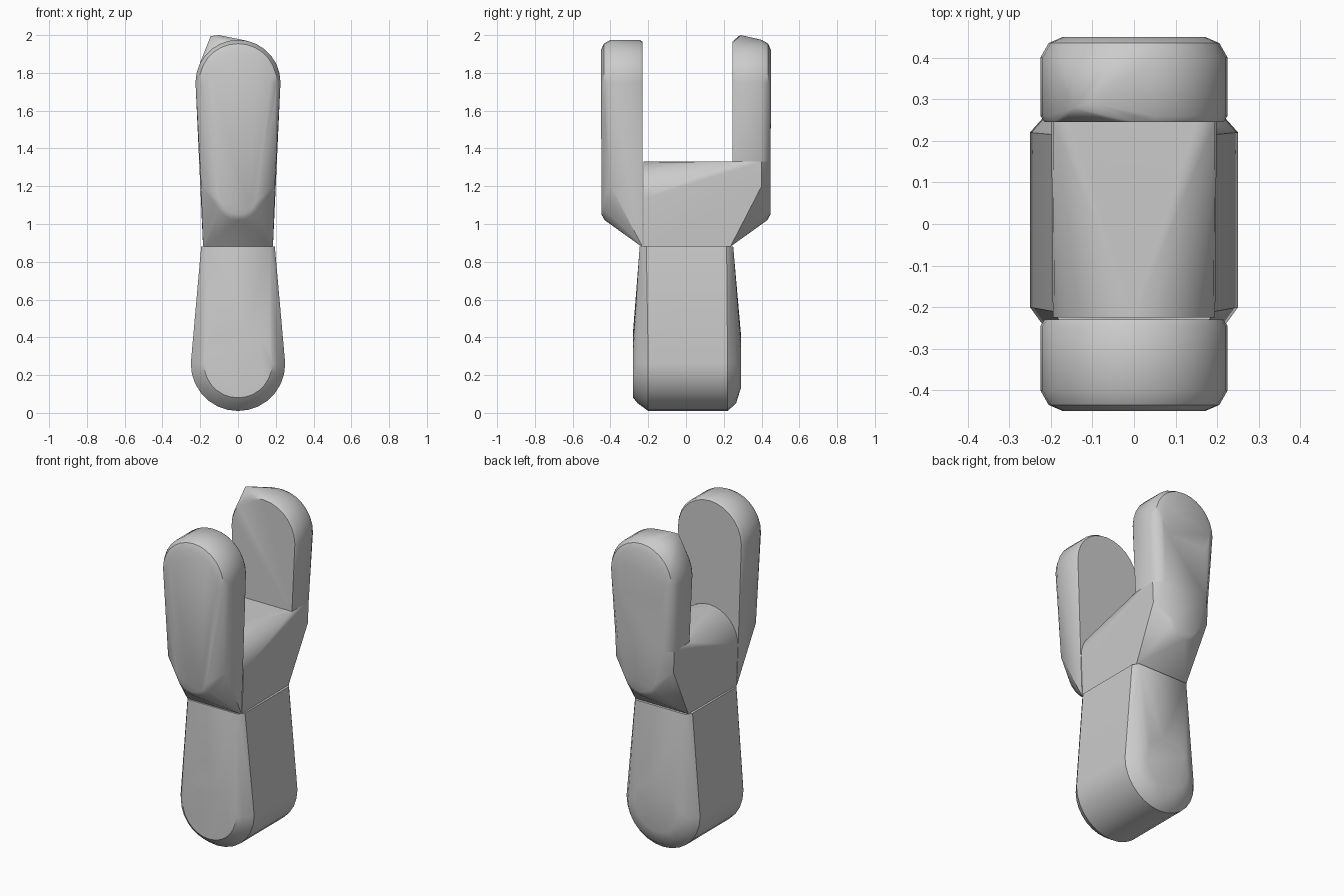
import bpy, bmesh
from math import sin, cos, pi, radians

cube = bpy.data.objects.get("Cube")
if cube:
    bpy.data.objects.remove(cube)

grey = bpy.data.materials.new("plain grey")
grey.use_nodes = True
colour = (0.6, 0.6, 0.6, 1)
grey.diffuse_color = colour
grey.node_tree.nodes["Principled BSDF"].inputs["Base Color"].default_value = colour


def ring(y, z, r, start=0, end=2 * pi, n=28):
    """Arc of points in the plane facing the front."""
    return [(r * cos(start + (end - start) * i / n), y,
             z + r * sin(start + (end - start) * i / n)) for i in range(n + 1)]


def pair(x, y, z):
    return [(-x, y, z), (x, y, z)]


def hull(name, points):
    """Solid wrapped tightly around a set of rings and corners."""
    bm = bmesh.new()
    for p in points:
        bm.verts.new(p)
    bmesh.ops.remove_doubles(bm, verts=bm.verts, dist=0.002)
    res = bmesh.ops.convex_hull(bm, input=bm.verts)
    loose = [v for v in bm.verts if not v.link_faces]
    bmesh.ops.delete(bm, geom=loose, context="VERTS")
    bmesh.ops.dissolve_limit(bm, angle_limit=radians(1), verts=bm.verts, edges=bm.edges)
    bmesh.ops.recalc_face_normals(bm, faces=bm.faces)
    mesh = bpy.data.meshes.new(name)
    bm.to_mesh(mesh)
    bm.free()
    mesh.materials.append(grey)
    obj = bpy.data.objects.new(name, mesh)
    bpy.context.collection.objects.link(obj)
    bpy.ops.object.select_all(action="DESELECT")
    obj.select_set(True)
    bpy.context.view_layer.objects.active = obj
    bpy.ops.object.shade_smooth_by_angle(angle=radians(35))
    return obj


# Rounded handle, narrowing towards the fork
handle = ring(-0.2, 0.26, 0.25) + ring(0.22, 0.26, 0.25)
handle += ring(-0.255, 0.26, 0.21) + ring(-0.28, 0.26, 0.18)
handle += ring(0.265, 0.26, 0.21) + ring(0.29, 0.28, 0.15)
for y_face, y_side in ((-0.245, -0.21), (0.25, 0.215)):
    handle += pair(0.17, y_face, 0.88) + pair(0.195, y_side, 0.88)
hull("handle", handle)


def prong_top(side, inner):
    """Rounded end shared by both prongs."""
    pts = []
    for y, r in ((inner, 0.215), (inner + 0.015, 0.225), (0.4, 0.225),
                 (0.435, 0.205), (0.45, 0.17)):
        pts += ring(side * y, 1.75, r)
    return pts


def prong_foot(side):
    """Outer lower face that tapers back to the handle."""
    return (ring(side * 0.447, 1.15, 0.1, pi, 2 * pi, 10)
            + ring(side * 0.43, 1.14, 0.12, pi, 2 * pi, 10)
            + pair(0.195, side * 0.4, 1.2) + pair(0.18, side * 0.235, 0.88))


# Front prong
front = prong_top(-1, 0.23) + prong_foot(-1)
front += pair(0.195, -0.23, 1.2) + pair(0.185, -0.23, 0.88)
hull("front_prong", front)

# Saddle: arched at the front, flat at the back, joined to the rear prong foot
saddle = ring(-0.225, 1.135, 0.195, 0, pi, 16) + prong_foot(1)
saddle += pair(0.185, -0.225, 0.88)
saddle += pair(0.195, 0.245, 1.33) + pair(0.2, 0.4, 1.33) + pair(0.15, 0.447, 1.33)
hull("saddle", saddle)

# Rear prong with a small pointed corner on its top
rear = prong_top(1, 0.245)
rear += pair(0.195, 0.245, 1.33) + pair(0.2, 0.4, 1.33) + pair(0.15, 0.447, 1.33)
rear += [(-0.145, 0.28, 1.995), (-0.1, 0.29, 2.0)]
hull("rear_prong", rear)
